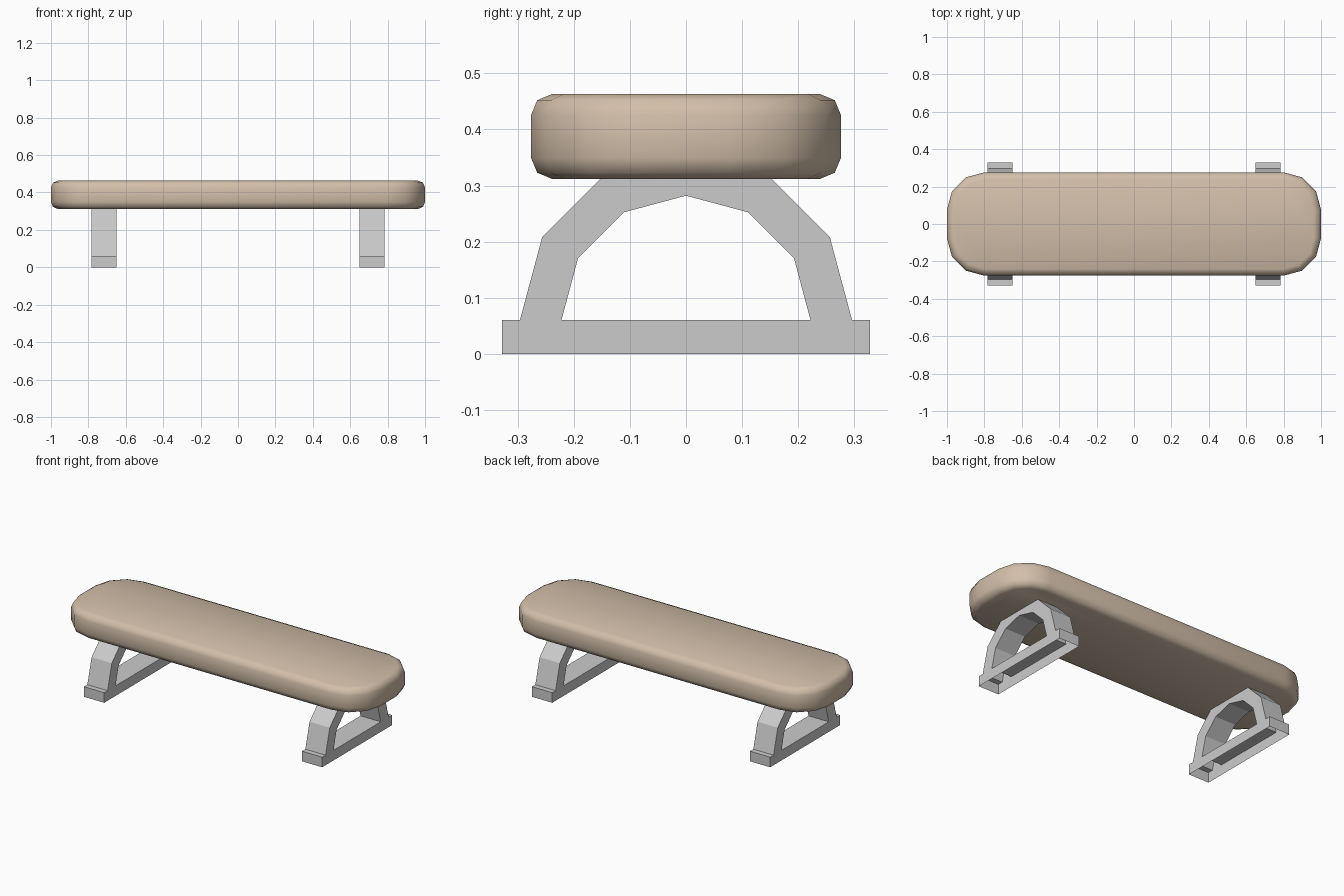
import bpy, bmesh, math

if "Cube" in bpy.data.objects:
    bpy.data.objects.remove(bpy.data.objects["Cube"])


def finish(name, bm, smooth=False):
    bmesh.ops.recalc_face_normals(bm, faces=bm.faces[:])
    mesh = bpy.data.meshes.new(name)
    bm.to_mesh(mesh)
    bm.free()
    for p in mesh.polygons:
        p.use_smooth = smooth
    obj = bpy.data.objects.new(name, mesh)
    bpy.context.collection.objects.link(obj)
    return obj


# Padded seat: rounded-rectangle rings stacked along a two-step rounded edge
HX, HY, CORNER, BEVEL, Z0, Z1 = 1.0, 0.276, 0.2, 0.037, 0.312, 0.463


def outline(inset):
    r = CORNER - inset
    pts = []
    for q, (sx, sy) in enumerate([(1, 1), (-1, 1), (-1, -1), (1, -1)]):
        for k in range(4):
            a = math.radians(90 * q + 30 * k)
            pts.append((sx * (HX - CORNER) + r * math.cos(a),
                        sy * (HY - CORNER) + r * math.sin(a)))
    return pts


steps = [(BEVEL * (1 - math.sin(a)), BEVEL * (1 - math.cos(a)))
         for a in (0, math.pi / 4, math.pi / 2)]
levels = [(i, Z0 + d) for i, d in steps] + [(i, Z1 - d) for i, d in reversed(steps)]
bm = bmesh.new()
rings = [[bm.verts.new((x, y, z)) for x, y in outline(i)] for i, z in levels]
for lo, hi in zip(rings, rings[1:]):
    for k in range(len(lo)):
        n = (k + 1) % len(lo)
        bm.faces.new((lo[k], lo[n], hi[n], hi[k]))
bm.faces.new(rings[0])
bm.faces.new(rings[-1])
seat = finish("seat", bm, smooth=True)
mat = bpy.data.materials.new("tan_padding")
mat.diffuse_color = (0.65, 0.52, 0.40, 1)
mat.use_nodes = True
mat.node_tree.nodes["Principled BSDF"].inputs["Base Color"].default_value = mat.diffuse_color
seat.data.materials.append(mat)


# Leg frame: half-ring arch on a foot bar, hollow and open underneath
def leg(name, x0, x1):
    bm = bmesh.new()
    foot = 0.06

    def arc(r):
        return [bm.verts.new((x0, r * math.cos(math.pi * k / 6),
                              foot + r * math.sin(math.pi * k / 6))) for k in range(7)]

    outer, inner = arc(0.296), arc(0.222)
    for k in range(6):
        bm.faces.new((outer[k], outer[k + 1], inner[k + 1], inner[k]))
    bar = [bm.verts.new((x0, y, z)) for y, z in
           [(-0.328, foot), (-0.328, 0), (0.328, 0), (0.328, foot)]]
    bm.faces.new(bar + [outer[0], inner[0], inner[6], outer[6]])
    ext = bmesh.ops.extrude_face_region(bm, geom=bm.faces[:])["geom"]
    bmesh.ops.translate(bm, vec=(x1 - x0, 0, 0),
                        verts=[v for v in ext if isinstance(v, bmesh.types.BMVert)])
    under = [f for f in bm.faces if all(v.co.z < 0.001 for v in f.verts)]
    bmesh.ops.delete(bm, geom=under, context='FACES_ONLY')
    return finish(name, bm)


leg("left_leg_frame", -0.783, -0.65)
leg("right_leg_frame", 0.65, 0.783)
